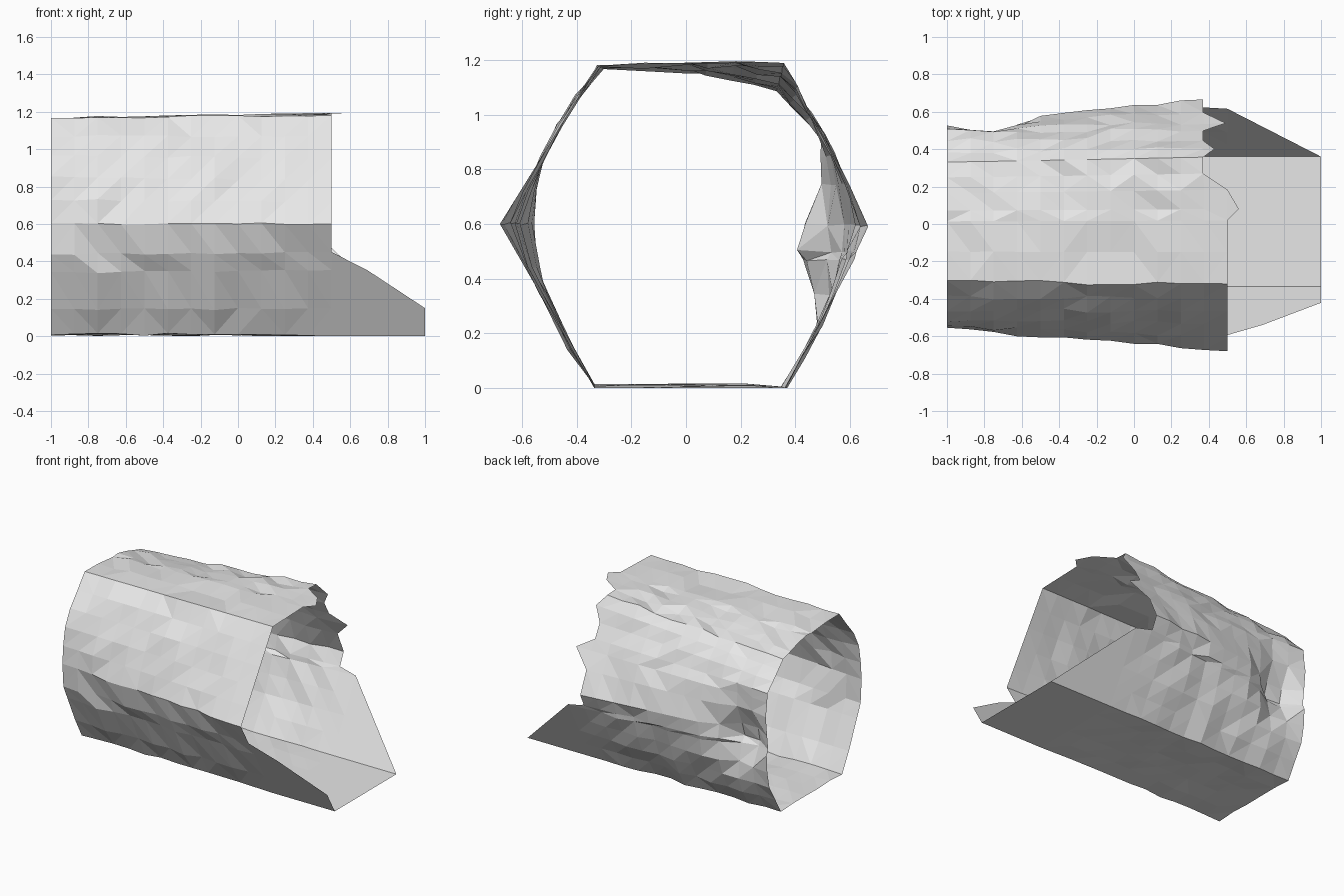
import bpy, bmesh, math, random

random.seed(4)
old = bpy.data.objects.get("Cube")
if old:
    bpy.data.objects.remove(old, do_unlink=True)

# Corners (y, z) of the six-sided section at the whole end and at the broken end
WHOLE = [(-.31, 1.17), (-.565, .6), (-.335, .005), (.355, .005), (.525, .6), (.33, 1.08)]
BROKEN = [(-.32, 1.18), (-.68, .6), (-.335, 0), (.36, 0), (.68, .59), (.36, 1.2)]

# Per panel: bulge at the whole end, then (fraction across panel, x where it breaks off)
PANELS = [
    (.06, [(0, .5), (.2, .5), (.4, .5), (.6, .5), (.8, .5)]),                      # front upper
    (.045, [(0, .5), (.25, .5), (.41, .69), (.75, 1)]),                            # front lower
    (0, [(0, 1), (.2, 1), (.4, 1), (.6, 1), (.8, 1)]),                             # floor
    (.07, [(0, 1), (.2, .875), (.4, .75), (.6, .625), (.8, .5), (.85, .37)]),      # back lower
    (.09, [(0, .37), (.25, .37), (.44, .49), (.56, .37), (.72, .37), (.87, .43)]), # back upper
    (.03, [(0, .37), (.13, .37), (.26, .5), (.41, .56), (.5, .5), (.75, .5)]),     # ceiling
]
STATIONS = 16


def lerp(a, b, t):
    return a + (b - a) * t


def section_point(panel, frac, bulge, x):
    """Point on the wall at a given distance along the tunnel."""
    t = min(1, (x + 1) / 1.5)
    n = (panel + 1) % 6
    ends = [[lerp(WHOLE[k][i], BROKEN[k][i], t) for i in (0, 1)] for k in (panel, n)]
    y, z = (lerp(ends[0][i], ends[1][i], frac) for i in (0, 1))
    dy, dz = ends[1][0] - ends[0][0], ends[1][1] - ends[0][1]
    length = math.hypot(dy, dz)
    ny, nz = dz / length, -dy / length
    # rough surface that grows calm towards the break
    calm = max(0, min(1, (.5 - x) / .4))
    push = bulge * (1 - t) * math.sin(math.pi * frac)
    push += random.uniform(-.014, .014) * calm
    if panel == 2:
        push = -abs(push)
    y, z = y + ny * push, z + nz * push
    # deep dent in the back wall beside the whole end
    if y > .3:
        y -= .15 * math.exp(-((x + .8) / .15) ** 2 - ((z - .55) / .21) ** 2)
    return y, max(0, z)


bm = bmesh.new()
rows = []
for panel, (bulge, cuts) in enumerate(PANELS):
    for frac, limit in cuts:
        row = []
        for i in range(STATIONS + 1):
            x = min(-1 + i * 2 / STATIONS, limit)
            if row and row[-1].co.x >= limit - .001:
                row.append(row[-1])
                continue
            y, z = section_point(panel, frac, bulge, x)
            row.append(bm.verts.new((x, y, z)))
        rows.append(row)

# Skin neighbouring rows; shortened rows make the ragged edge
for a, b in zip(rows, rows[1:] + rows[:1]):
    for i in range(STATIONS):
        corners = list(dict.fromkeys((a[i], b[i], b[i + 1], a[i + 1])))
        if len(corners) > 2:
            bm.faces.new(corners)
bmesh.ops.triangulate(bm, faces=bm.faces[:], quad_method='SHORT_EDGE')
bmesh.ops.recalc_face_normals(bm, faces=bm.faces[:])

# Open tube: make the normals point away from the axis
if sum(f.normal.y * f.calc_center_median().y for f in bm.faces) < 0:
    bmesh.ops.reverse_faces(bm, faces=bm.faces[:])

mesh = bpy.data.meshes.new("tunnel_shell")
bm.to_mesh(mesh)
bm.free()

grey = bpy.data.materials.new("pale_grey")
grey.use_nodes = True
grey.diffuse_color = (.8, .8, .8, 1)
grey.node_tree.nodes["Principled BSDF"].inputs["Base Color"].default_value = (.8, .8, .8, 1)
mesh.materials.append(grey)

shell = bpy.data.objects.new("tunnel_shell", mesh)
bpy.context.collection.objects.link(shell)
